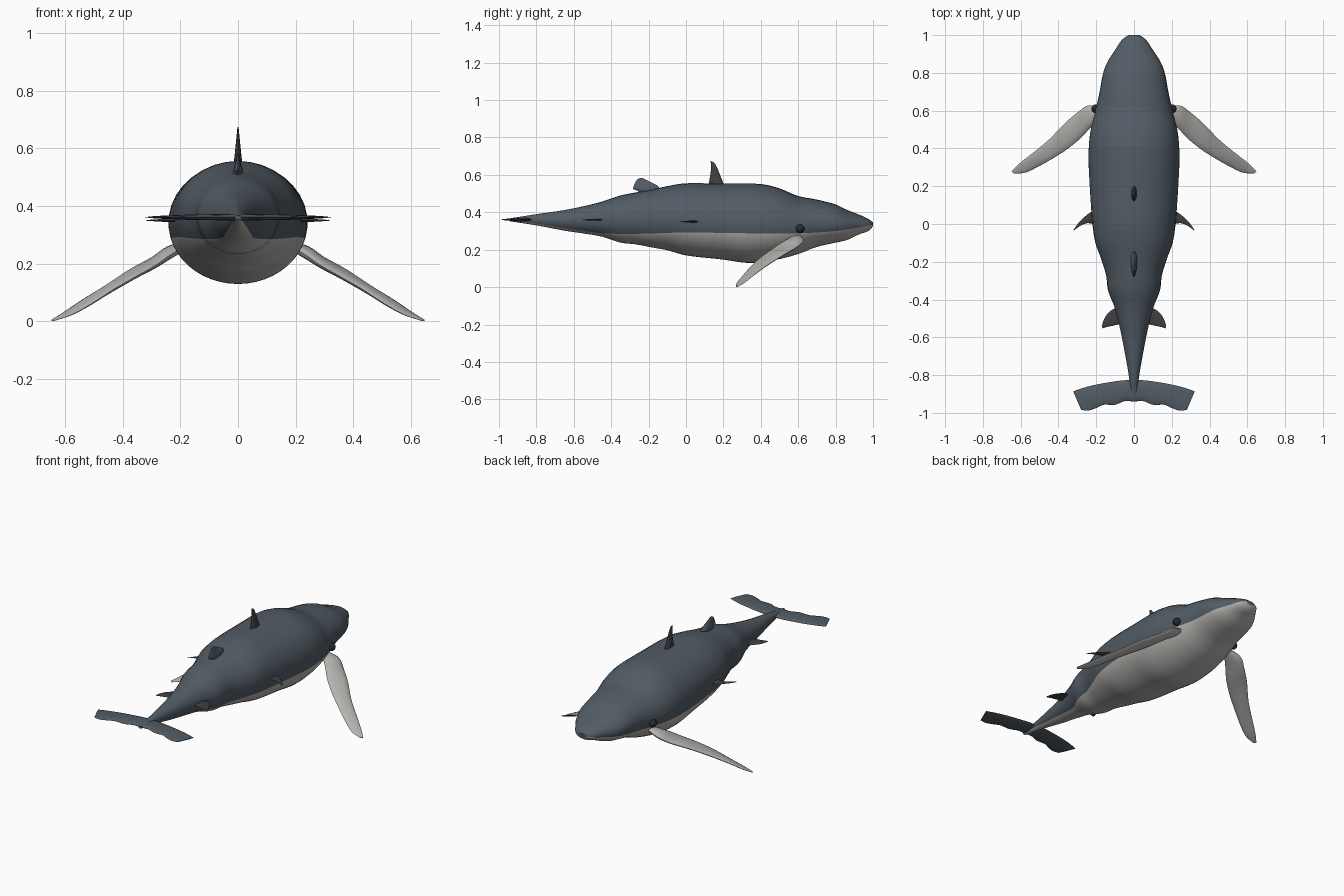
import bpy, math
from mathutils import Vector

cube = bpy.data.objects.get("Cube")
if cube:
    bpy.data.objects.remove(cube, do_unlink=True)


def make_material(name, colour):
    mat = bpy.data.materials.new(name)
    mat.use_nodes = True
    mat.diffuse_color = (*colour, 1)
    bsdf = next(n for n in mat.node_tree.nodes if n.type == "BSDF_PRINCIPLED")
    bsdf.inputs["Base Color"].default_value = (*colour, 1)
    return mat


slate = make_material("slate back", (0.085, 0.108, 0.13))
pale = make_material("pale belly", (0.46, 0.45, 0.43))
charcoal = make_material("charcoal fin", (0.05, 0.05, 0.055))
black = make_material("eye black", (0.02, 0.022, 0.026))


def resample(keys, t):
    """Smoothly interpolate rows whose first entry is the position."""
    last = len(keys) - 1
    i = max(j for j in range(last) if keys[j][0] <= t)
    a, b = keys[i], keys[i + 1]
    before, after = keys[max(i - 1, 0)], keys[min(i + 2, last)]
    h = b[0] - a[0]
    u = (t - a[0]) / h
    row = []
    for p, q, r, s in zip(before[1:], a[1:], b[1:], after[1:]):
        m = (r - p) / (b[0] - before[0]) * h
        n = (s - q) / (after[0] - a[0]) * h
        row.append((2*u**3 - 3*u*u + 1) * q + (u**3 - 2*u*u + u) * m
                   + (3*u*u - 2*u**3) * r + (u**3 - u*u) * n)
    return row


def loft(name, rings, materials, pick=lambda side: 0):
    """Skin closed rings of points, cap the ends and shade smooth."""
    n = len(rings[0])
    verts = [p for ring in rings for p in ring]
    faces, slots = [], []
    for i in range(len(rings) - 1):
        for k in range(n):
            m = (k + 1) % n
            faces.append((i*n + k, i*n + m, (i + 1)*n + m, (i + 1)*n + k))
            slots.append(pick(k))
    end = len(verts) - n
    faces += [tuple(reversed(range(n))), tuple(range(end, end + n))]
    slots += [0, 0]
    mesh = bpy.data.meshes.new(name)
    mesh.from_pydata(verts, [], faces)
    for mat in materials:
        mesh.materials.append(mat)
    for poly, slot in zip(mesh.polygons, slots):
        poly.material_index = slot
    obj = bpy.data.objects.new(name, mesh)
    bpy.context.collection.objects.link(obj)
    bpy.ops.object.select_all(action="DESELECT")
    obj.select_set(True)
    bpy.context.view_layer.objects.active = obj
    bpy.ops.object.mode_set(mode="EDIT")
    bpy.ops.mesh.select_all(action="SELECT")
    bpy.ops.mesh.normals_make_consistent(inside=False)
    bpy.ops.object.mode_set(mode="OBJECT")
    bpy.ops.object.shade_smooth_by_angle(angle=math.radians(50))
    return obj


# Body: position along y, half width, top, bottom, height of colour line
stations = [
    (-.94, .012, .368, .352, .358),
    (-.80, .028, .39, .33, .34),
    (-.65, .055, .412, .302, .316),
    (-.55, .075, .432, .287, .302),
    (-.45, .10, .457, .27, .288),
    (-.35, .138, .49, .238, .285),
    (-.27, .148, .506, .229, .285),
    (-.18, .177, .522, .212, .287),
    (-.10, .205, .54, .197, .29),
    (0, .22, .555, .17, .292),
    (.2, .235, .553, .147, .29),
    (.32, .241, .553, .13, .288),
    (.41, .24, .55, .134, .287),
    (.5, .23, .528, .15, .287),
    (.6, .205, .487, .177, .288),
    (.7, .182, .468, .215, .292),
    (.8, .163, .442, .238, .3),
    (.86, .14, .413, .252, .308),
    (.93, .095, .386, .284, .32),
    (.98, .06, .362, .302, .33),
    (1, .03, .346, .325, .336),
]
ARC = 20
rings = []
STEPS = 90
for i in range(STEPS + 1):
    y = stations[0][0] + (stations[-1][0] - stations[0][0]) * i / STEPS
    width, top, bottom, line = resample(stations, y)
    centre, radius = (top + bottom) / 2, (top - bottom) / 2
    edge = math.asin(max(-.9, min(.9, (line - centre) / radius)))
    upper = [edge + (math.pi - 2*edge) * k / ARC for k in range(ARC)]
    lower = [math.pi - edge + (math.pi + 2*edge) * k / ARC for k in range(ARC)]
    rings.append([(width * math.cos(a), y, centre + radius * math.sin(a))
                  for a in upper + lower])
loft("body", rings, [slate, pale], lambda k: 0 if k < ARC else 1)


def fin(name, sections, normal, mat, mirror=1, steps=24, sides=12):
    """Lens-shaped fin; each section is leading point, trailing point, half thickness."""
    keys = [(i, *lead, *trail, half) for i, (lead, trail, half) in enumerate(sections)]
    rings = []
    for i in range(steps + 1):
        row = resample(keys, (len(keys) - 1) * i / steps)
        lead, trail, half = Vector(row[:3]), Vector(row[3:6]), row[6]
        ring = []
        for k in range(sides):
            a = math.tau * k / sides
            p = (lead + trail) / 2 + (lead - trail) / 2 * math.cos(a)
            p += Vector(normal) * half * math.sin(a)
            ring.append((p.x * mirror, p.y, p.z))
        rings.append(ring)
    return loft(name, rings, [mat])


def upright(rows):
    return [((0, y, z), (0, v, w), half) for y, z, v, w, half in rows]


def flat(rows, z):
    return [((x, y, z), (u, v, z), half) for x, y, u, v, half in rows]


# Fins along the back: lead y, z, trail y, z, half thickness
fin("dorsal_fin", upright([
    (.215, .52, .115, .52, .018), (.2, .555, .122, .555, .014),
    (.178, .61, .132, .615, .008), (.16, .652, .133, .655, .004),
    (.147, .668, .131, .675, .002)]), (1, 0, 0), charcoal)
fin("rear_dorsal_fin", upright([
    (-.13, .5, -.23, .49, .018), (-.15, .54, -.26, .515, .016),
    (-.19, .562, -.282, .525, .01), (-.225, .58, -.275, .552, .005),
    (-.243, .585, -.262, .575, .002)]), (1, 0, 0), slate)

# Paired fins: lead x, y, trail x, y, half thickness
mid_fin = flat([
    (.17, .085, .17, -.005, .007), (.225, .065, .215, 0, .006),
    (.265, .035, .25, .004, .005), (.297, .002, .288, -.012, .003),
    (.32, -.032, .317, -.034, .001)], .35)
pelvic_fin = flat([
    (.05, -.44, .04, -.53, .006), (.105, -.448, .085, -.533, .005),
    (.14, -.475, .118, -.54, .004), (.16, -.507, .145, -.546, .003),
    (.17, -.54, .167, -.553, .001)], .36)
fluke = flat([
    (0, -.825, 0, -.94, .012), (.06, -.828, .05, -.938, .011),
    (.12, -.836, .1, -.957, .01), (.19, -.848, .16, -.957, .009),
    (.25, -.862, .195, -.972, .007), (.3, -.878, .24, -.988, .005),
    (.322, -.886, .28, -.984, .002)], .361)
flipper = [
    ((.18, .62, .268), (.18, .56, .262), .016),
    ((.245, .627, .246), (.235, .505, .23), .02),
    ((.30, .59, .212), (.285, .452, .195), .017),
    ((.37, .53, .177), (.355, .395, .155), .015),
    ((.45, .447, .125), (.43, .347, .112), .013),
    ((.54, .373, .072), (.51, .302, .06), .01),
    ((.605, .322, .03), (.575, .272, .024), .006),
    ((.648, .28, .004), (.635, .267, .003), .002)]
for side, sign in (("left", 1), ("right", -1)):
    fin(side + "_mid_fin", mid_fin, (0, 0, 1), charcoal, sign)
    fin(side + "_pelvic_fin", pelvic_fin, (0, 0, 1), charcoal, sign)
    fin(side + "_fluke", fluke, (0, 0, 1), slate, sign)
    fin(side + "_flipper", flipper, (.35, 0, .94), pale, sign)
    # Eye
    bpy.ops.mesh.primitive_uv_sphere_add(
        segments=16, ring_count=10, radius=.023, location=(.203 * sign, .61, .312))
    eye = bpy.context.object
    eye.name = side + "_eye"
    eye.data.materials.append(black)
    bpy.ops.object.shade_smooth_by_angle()
